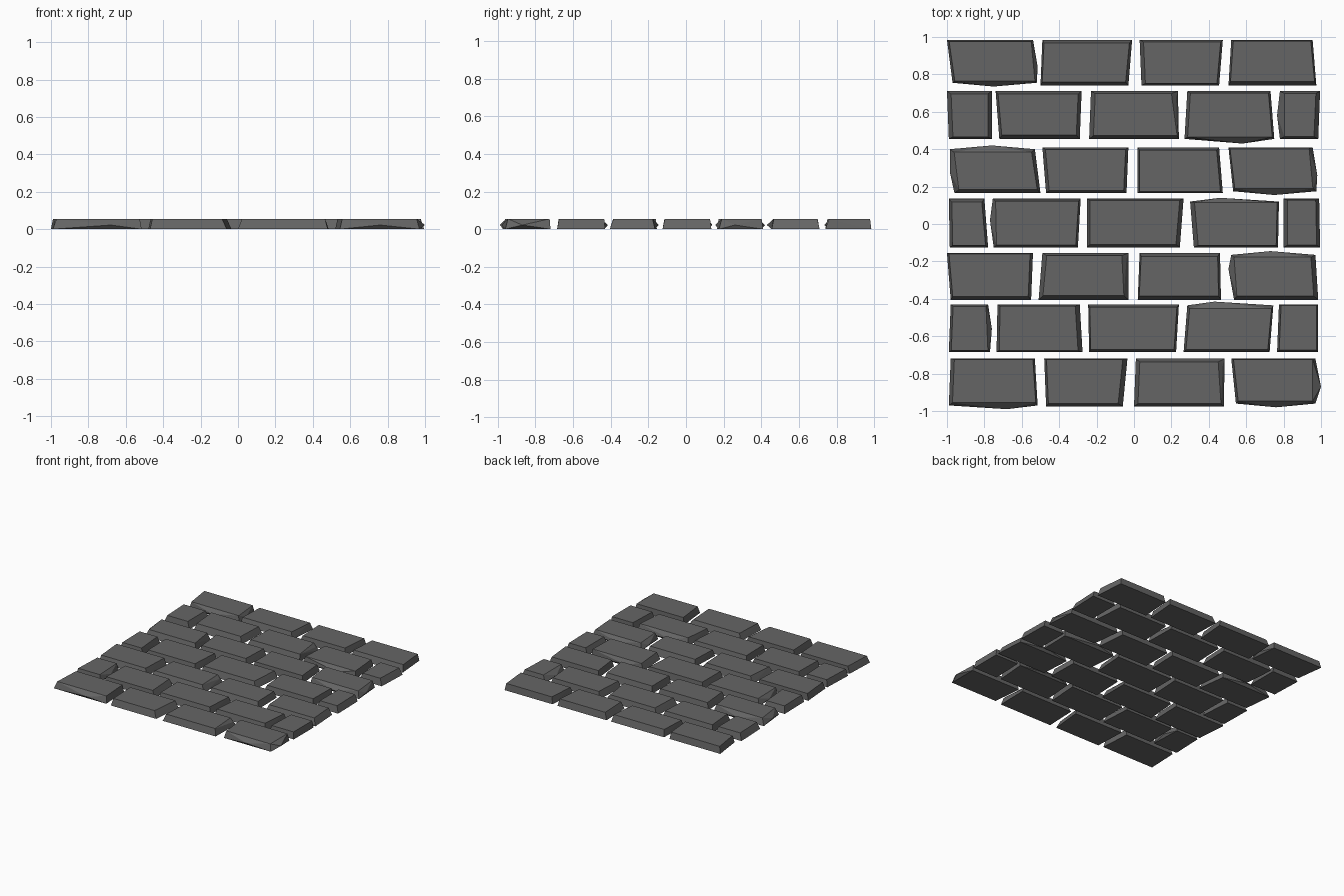
import bpy, bmesh, random

random.seed(4)
H = 0.055

stone_mat = bpy.data.materials.new("dark grey stone")
stone_mat.diffuse_color = (0.13, 0.13, 0.13, 1)

# Each course: back y, front y, then stones as x of (back left, back right, front left, front right)
row1 = (0.985, 0.74, [(-1, -.54, -.97, -.52), (-.49, -.01, -.50, -.03), (.03, .475, .04, .455), (.52, .955, .505, .975)])
row2 = (0.71, 0.455, [(-1, -.76, -.99, -.76), (-.74, -.28, -.72, -.29), (-.23, .235, -.24, .24),
                      (.285, .73, .27, .75), (.78, .995, .78, .985)])
row3 = (0.41, 0.165, [(-.985, -.53, -.96, -.50), (-.49, -.03, -.47, -.04), (.02, .455, .02, .475), (.505, .955, .53, .975)])
row4 = (0.135, -0.125, [(-.99, -.80, -.985, -.78), (-.755, -.285, -.75, -.30), (-.25, .265, -.25, .245),
                        (.30, .775, .32, .77), (.80, .99, .80, .995)])
row5 = (-0.155, -0.405, [(-1, -.54, -.98, -.55), (-.49, -.03, -.51, -.03), (.03, .46, .02, .465), (.52, .97, .535, .985)])
row6 = (-0.43, -0.685, [(-.98, -.78, -.99, -.77), (-.73, -.29, -.735, -.275), (-.245, .24, -.24, .225),
                        (.285, .745, .265, .725), (.775, .985, .765, .985)])
row7 = (-0.72, -0.975, [(-.98, -.53, -.99, -.515), (-.48, -.035, -.47, -.06), (.01, .485, 0, .48), (.52, .97, .545, .97)])

# Rough bulging points on some sides, keyed by (course, stone)
bulges = {
    (0, 0): [(-.515, .84), (-.75, .735)],
    (1, 3): [(.58, .43)], (1, 4): [(.765, .58)],
    (2, 0): [(-.985, .28), (-.76, .42)], (2, 3): [(.98, .26), (.75, .155)],
    (3, 1): [(-.77, .02)], (3, 3): [(.46, .14)],
    (4, 3): [(.505, -.24), (.73, -.145)],
    (5, 0): [(-.76, -.56)], (5, 3): [(.43, -.415)],
    (6, 0): [(-.68, -.99)], (6, 3): [(1.0, -.87), (.76, -.98)],
}
# Stones with a chipped back right top corner
chipped = {(1, 2), (4, 1), (6, 2)}


def make_stone(name, yb, yf, xs, bumps, chip):
    tl, tr, bl, br = xs
    for bx, by in bumps:
        if abs(by - yb) < 0.05:
            yb = min(yb, by - 0.02)
        if abs(by - yf) < 0.05:
            yf = max(yf, by + 0.02)
    il, ir = random.uniform(.008, .025), random.uniform(.008, .025)
    ib, jf = random.uniform(.004, .018), random.uniform(.008, .022)
    pts = [(tl, yb, 0), (tr, yb, 0), (bl, yf, 0), (br, yf, 0)]
    pts += [(tl + il, yb - ib, H), (bl + il, yf + jf, H), (br - ir, yf + jf, H)]
    if chip:
        pts += [(tr - .035, yb - ib, H), (tr - .01, yb - .03, .03), (br - .03, yf + .04, H)]
    else:
        pts.append((tr - ir, yb - ib, H))
    pts += [(x, y, 0.022) for x, y in bumps]
    bm = bmesh.new()
    for p in pts:
        bm.verts.new(p)
    res = bmesh.ops.convex_hull(bm, input=bm.verts[:])
    inner = [v for v in res["geom_interior"] if isinstance(v, bmesh.types.BMVert)]
    bmesh.ops.delete(bm, geom=inner, context='VERTS')
    bmesh.ops.recalc_face_normals(bm, faces=bm.faces[:])
    me = bpy.data.meshes.new(name)
    bm.to_mesh(me)
    bm.free()
    me.materials.append(stone_mat)
    bpy.context.collection.objects.link(bpy.data.objects.new(name, me))


# Lay the paving courses from back to front
for r, (yb, yf, stones) in enumerate((row1, row2, row3, row4, row5, row6, row7)):
    for s, xs in enumerate(stones):
        make_stone(f"paving_stone_{r + 1}_{s + 1}", yb, yf, xs, bulges.get((r, s), []), (r, s) in chipped)
